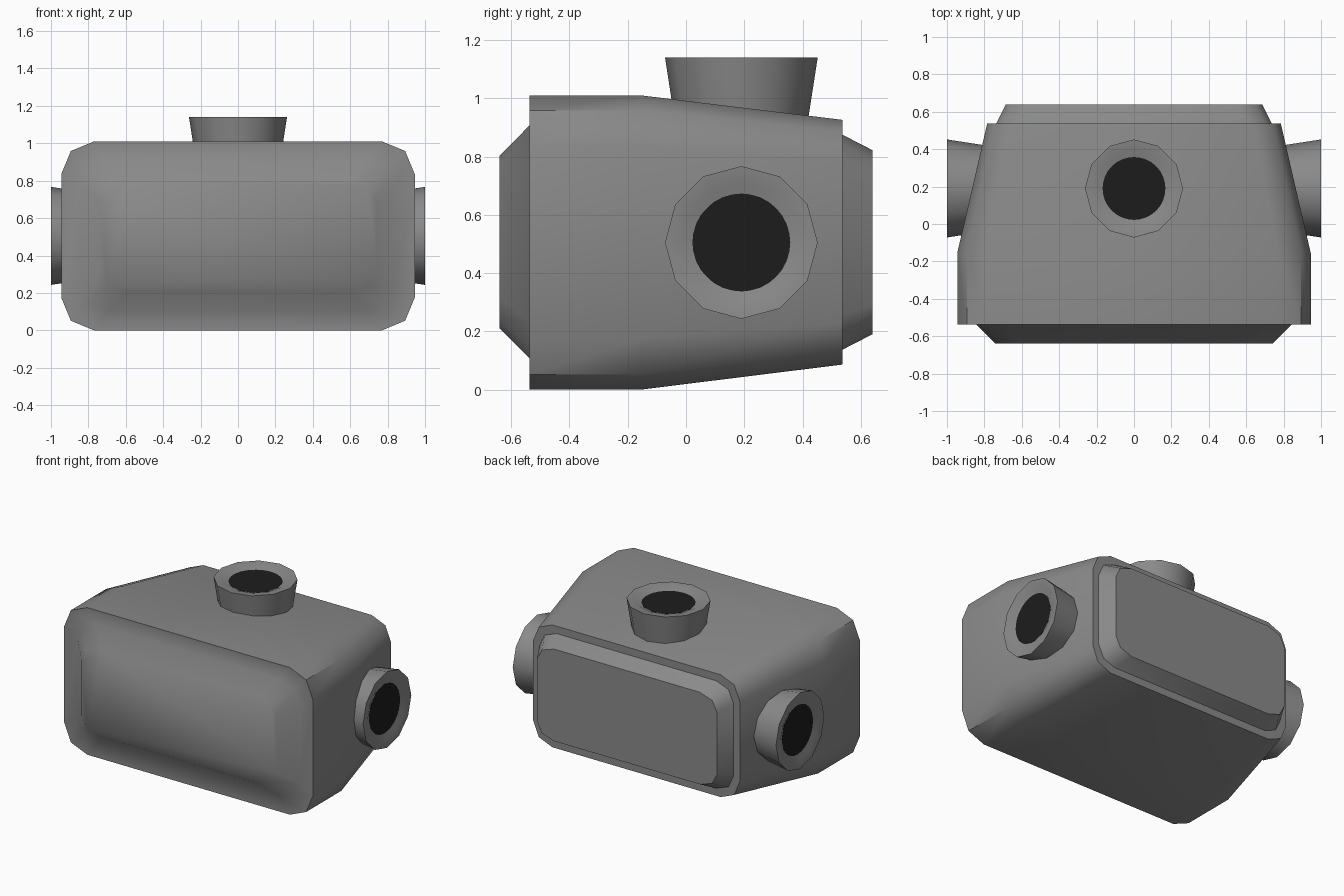
import bpy, bmesh, math
from mathutils import Matrix

if "Cube" in bpy.data.objects:
    bpy.data.objects.remove(bpy.data.objects["Cube"])

def material(name, rgb):
    m = bpy.data.materials.new(name)
    m.diffuse_color = (*rgb, 1)
    m.use_nodes = True
    m.node_tree.nodes["Principled BSDF"].inputs["Base Color"].default_value = m.diffuse_color
    return m

GREY = material("grey", (0.25, 0.255, 0.25))
BLACK = material("black", (0.012, 0.012, 0.012))
CZ = 0.505

def section(y, hx, z0, z1, rx, rz):
    """Rounded rectangle in the xz plane, two segments per corner."""
    cz, hz = (z0 + z1) / 2, (z1 - z0) / 2
    pts = []
    for sx, sz, start in ((1, 1, 0), (-1, 1, 90), (-1, -1, 180), (1, -1, 270)):
        for k in range(3):
            a = math.radians(start + 45 * k)
            pts.append((sx * (hx - rx) + rx * math.cos(a), y,
                        cz + sz * (hz - rz) + rz * math.sin(a)))
    return pts

def loft(name, rings, mat, matrix=Matrix(), angle=45):
    """Skin a list of equal rings and cap both ends."""
    bm = bmesh.new()
    loops = [[bm.verts.new(p) for p in r] for r in rings]
    n = len(loops[0])
    for a, b in zip(loops, loops[1:]):
        for i in range(n):
            j = (i + 1) % n
            bm.faces.new((a[i], a[j], b[j], b[i]))
    bm.faces.new(loops[0])
    bm.faces.new(loops[-1])
    bm.transform(matrix)
    bmesh.ops.recalc_face_normals(bm, faces=bm.faces)
    me = bpy.data.meshes.new(name)
    bm.to_mesh(me)
    bm.free()
    me.materials.append(mat)
    ob = bpy.data.objects.new(name, me)
    bpy.context.collection.objects.link(ob)
    bpy.context.view_layer.objects.active = ob
    ob.select_set(True)
    bpy.ops.object.shade_smooth_by_angle(angle=math.radians(angle))
    ob.select_set(False)
    return ob

def circle(r, z, n):
    return [(r * math.cos(2 * math.pi * i / n), r * math.sin(2 * math.pi * i / n), z)
            for i in range(n)]

# Main housing, tapering towards the back, with stepped bevelled end plates
loft("housing", [
    section(-0.64, 0.74, 0.21, 0.803, 0.145, 0.105),
    section(-0.537, 0.843, 0.108, 0.907, 0.155, 0.13),
    section(-0.537, 0.945, 0, 1.01, 0.175, 0.175),
    section(-0.155, 0.945, 0, 1.01, 0.175, 0.175),
    section(0.537, 0.785, 0.086, 0.926, 0.145, 0.145),
    section(0.537, 0.737, 0.137, 0.875, 0.13, 0.12),
    section(0.64, 0.685, 0.19, 0.822, 0.13, 0.105)], GREY)

# Flared ports, local z pointing outwards from the rim: top, right and left
ports = {
    "top": Matrix.Translation((0, 0.19, 1.14)),
    "right": Matrix.Translation((1, 0.19, CZ)) @ Matrix.Rotation(math.pi / 2, 4, 'Y'),
    "left": Matrix.Translation((-1, 0.19, CZ)) @ Matrix.Rotation(-math.pi / 2, 4, 'Y'),
}
for side, mat in ports.items():
    # collar with a shallow dish in its rim
    loft(side + "_port_collar", [
        circle(0.225, -0.24, 12), circle(0.262, 0, 12),
        circle(0.205, -0.006, 12), circle(0.15, -0.03, 12)], GREY, mat, 35)
    # dark opening
    loft(side + "_port_opening", [circle(0.168, -0.035, 32), circle(0.168, -0.02, 32)],
         BLACK, mat)
